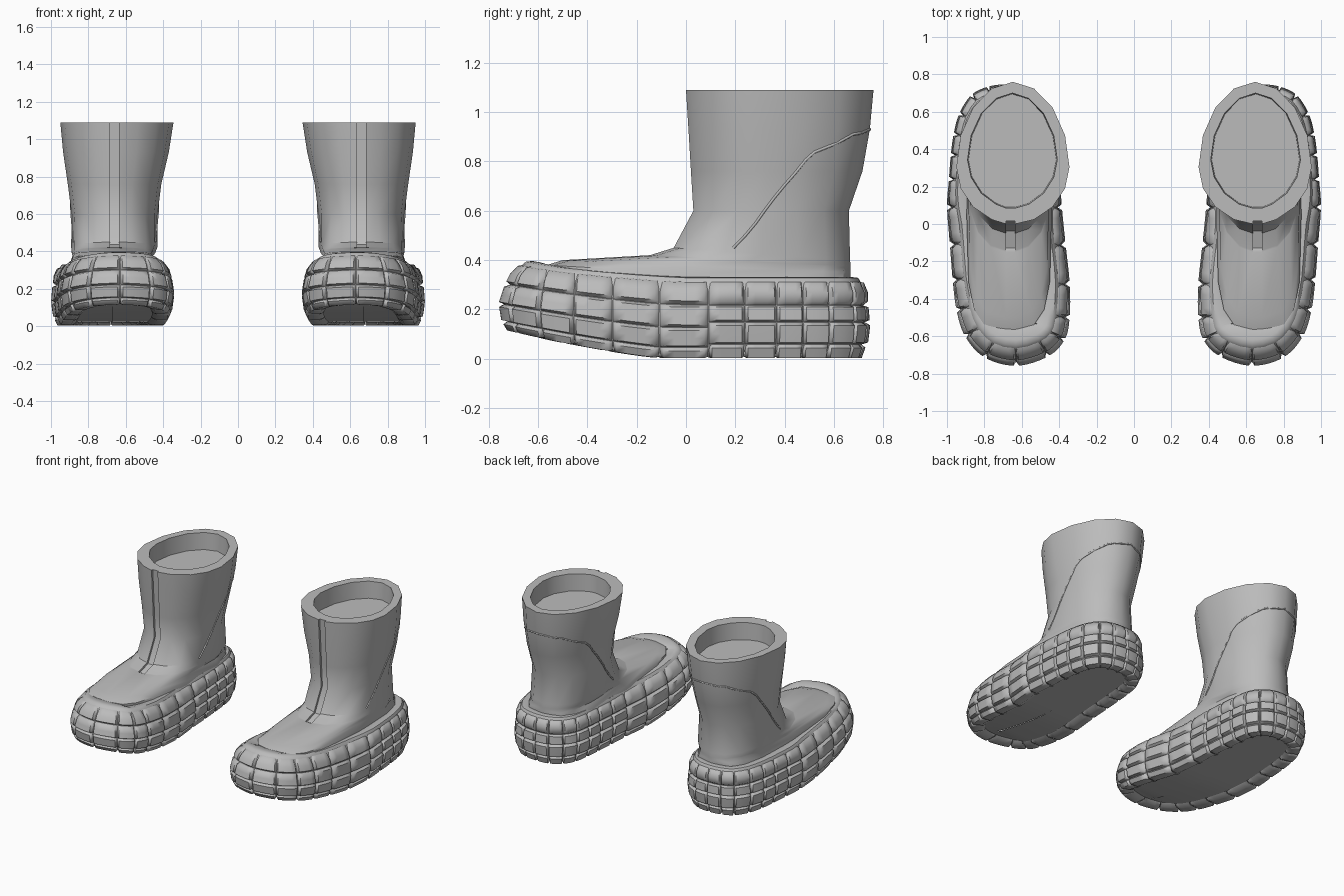
import bpy, bmesh, math
from mathutils import Vector

cube = bpy.data.objects.get("Cube")
if cube:
    bpy.data.objects.remove(cube, do_unlink=True)

grey = bpy.data.materials.new("rubber_grey")
grey.use_nodes = True
grey.diffuse_color = (0.5, 0.5, 0.5, 1)
grey.node_tree.nodes["Principled BSDF"].inputs["Base Color"].default_value = (0.5, 0.5, 0.5, 1)


def finish(name, data):
    """Link an object and mirror it into the second boot."""
    obj = bpy.data.objects.new(name, data)
    bpy.context.collection.objects.link(obj)
    data.materials.append(grey)
    mirror = obj.modifiers.new("pair", 'MIRROR')
    mirror.use_mirror_merge = False


def add_grid(bm, rows, closed):
    """Skin a list of equally long point rows."""
    vs = [[bm.verts.new(p) for p in row] for row in rows]
    n = len(rows[0])
    for a, b in zip(vs, vs[1:]):
        for i in range(n if closed else n - 1):
            j = (i + 1) % n
            bm.faces.new((a[i], a[j], b[j], b[i]))
    return vs


def mesh_object(name, bm, angle):
    bmesh.ops.remove_doubles(bm, verts=bm.verts[:], dist=1e-5)
    me = bpy.data.meshes.new(name)
    bm.to_mesh(me)
    bm.free()
    me.polygons.foreach_set("use_smooth", [True] * len(me.polygons))
    me.set_sharp_from_angle(angle=math.radians(angle))
    finish(name, me)


def lookup(table, x):
    """Piecewise linear value from (x, value) pairs."""
    for (x0, v0), (x1, v1) in zip(table, table[1:]):
        if x <= x1:
            return v0 + (v1 - v0) * (x - x0) / (x1 - x0)
    return table[-1][1]


# Sole outline: each point is a joint between tread blocks, from the toe anticlockwise
OUTLINE = [Vector(p) for p in (
    (.63, -.76), (.80, -.715), (.905, -.60), (.95, -.46), (.97, -.30), (.985, -.11),
    (1, .09), (.99, .24), (.98, .37), (.965, .48), (.935, .59), (.87, .69),
    (.78, .735), (.68, .747), (.58, .735), (.49, .68), (.435, .59), (.415, .48),
    (.405, .37), (.395, .24), (.385, .09), (.365, -.11), (.343, -.32), (.343, -.5),
    (.37, -.62), (.46, -.71))]
COUNT = len(OUTLINE)
HEEL = range(6, 20)
DEPTH = [(0, .035), (.13, .012), (.4, 0), (.67, .008), (.85, .022), (1, .058)]


def outline(t):
    i = math.floor(t)
    s = t - i
    a, b, c, d = (OUTLINE[(i + k) % COUNT] for k in (-1, 0, 1, 2))
    return .5 * (2 * b + (c - a) * s + (2 * a - 5 * b + 4 * c - d) * s * s
                 + (3 * b - a - 3 * c + d) * s ** 3)


def sole_point(t, depth, f):
    """Point at outline parameter t, inset by depth, at height fraction f."""
    p = outline(t)
    tan = (outline(t + .02) - outline(t - .02)).normalized()
    low = .003 + .11 * max(0, (-.1 - p.y) / .65) ** 1.2
    high = .325 + .065 * max(0, -p.y / .75) ** 1.3
    # The toe leans back, the heel stands upright
    toe = max(0, (-.3 - p.y) / .45)
    heel = min(1, max(0, p.y / .2))
    depth += .06 * toe * max(0, f - .4) - .08 * heel * max(0, f - .7)
    q = p + Vector((-tan.y, tan.x)) * depth
    return Vector((q.x, q.y, low + (high - low) * f))


# Sole core with recessed bottom and broad rounded upper rim
bm = bmesh.new()
steps = [i / 2 for i in range(COUNT * 2)]
core = [(.10, .07), (.05, .07), (.037, .13), (.022, .4), (.03, .67),
        (.043, .82), (.058, .95), (.074, 1.01), (.10, 1.02), (.15, .98), (.19, .92)]
rows = [[sole_point(t, d, f) for t in steps] for d, f in core]
centre = [Vector((.67, p.y, p.z)) for p in rows[0]]
add_grid(bm, [centre] + rows, True)
mesh_object("sole_core", bm, 40)


# Tread blocks: pillowed patches around the sole, shorter at the heel
def add_block(bm, t0, t1, profile):
    us = (.012, .09, .3, .5, .7, .91, .988)
    rows = []
    for k, (d, f) in enumerate(profile):
        row = []
        for j, u in enumerate(us):
            edge = k in (0, len(profile) - 1) or j in (0, len(us) - 1)
            dd, ff = (d + .02, f + (.5 - f) * .04) if edge else (d, f)
            row.append(sole_point(t0 + (t1 - t0) * u, dd, ff))
        rows.append(row)
    add_grid(bm, rows, False)


def side_profile(f0, f1):
    return [(lookup(DEPTH, f), f) for f in
            (f0 + (f1 - f0) * s for s in (.01, .13, .5, .87, .99))]


bm = bmesh.new()
for i in range(COUNT):
    bands = (.16, .45, .67, .99) if i in HEEL else (.12, .38, .68, .99)
    top = bands[0]
    lug = [(.10, .04), (.09, 0), (.06, 0), (.035, 0), (.02, top - .03), (.014, top - .003)]
    add_block(bm, i, i + 1, lug)
    for f0, f1 in zip(bands, bands[1:]):
        add_block(bm, i, i + 1, side_profile(f0, f1))
mesh_object("tread_blocks", bm, 60)


# Upper: x range, y range, front and back height, squareness, groove depth, widest place
SIDES = 16
RINGS = [
    (.44, .895, -.565, .665, .29, .22, 3.6, 0, .5),
    (.44, .895, -.565, .665, .38, .31, 3.6, 0, .5),
    (.455, .885, -.50, .667, .40, .35, 3.2, 0, .5),
    (.44, .89, -.15, .667, .42, .37, 2.4, 0, .5),
    (.44, .89, -.14, .667, .422, .375, 2.4, .012, .5),
    (.43, .892, -.05, .665, .45, .40, 2.2, .012, .5),
    (.43, .89, .03, .66, .60, .60, 2, .015, .46),
    (.41, .91, .02, .715, .76, .76, 2, .015, .44),
    (.37, .935, .01, .745, .93, .93, 2, .015, .41),
    (.345, .95, 0, .76, 1.09, 1.09, 1.95, .015, .4),
    (.41, .89, .085, .70, 1.09, 1.09, 1.9, 0, .42),
    (.415, .885, .09, .695, .97, .97, 1.9, 0, .42)]


def upper_ring(x0, x1, y0, y1, zf, zb, power, groove, widest):
    drop = groove if zf != zb else 0
    pts = [Vector((x, y0 + g, zf - drop * (g > 0)))
           for x, g in ((.636, 0), (.636, groove), (.684, groove), (.684, 0))]
    length = y1 - y0
    for i in range(1, SIDES):
        a = math.tau * i / SIDES - math.pi / 2
        c, s = (math.copysign(abs(v) ** (2 / power), v) for v in (math.cos(a), math.sin(a)))
        reach = widest if s < 0 else 1 - widest
        pts.append(Vector(((x0 + x1 + (x1 - x0) * c) / 2, y0 + length * (widest + reach * s),
                           zf + (zb - zf) * (1 + s) / 2)))
    return pts


bm = bmesh.new()
rings = [upper_ring(*r) for r in RINGS]
grid = add_grid(bm, rings, True)
bm.faces.new(grid[-1])  # inner floor
mesh_object("boot_upper", bm, 40)


# Seam ridge sweeping over the back of the shaft
def on_upper(u, z):
    i = min(math.floor(u), SIDES - 2)
    column = [r[3 + i].lerp(r[4 + i], u - i) for r in rings[2:10]]
    for a, b in zip(column, column[1:]):
        if z <= b.z:
            return a.lerp(b, (z - a.z) / (b.z - a.z))
    return column[-1]


HEIGHT = [(0, .93), (30, .91), (63, .83), (88, .62), (108, .45)]
path = []
for k in range(-18, 19):
    degrees = k * 6
    path.append(on_upper(SIDES / 2 + degrees / 22.5, lookup(HEIGHT, abs(degrees))))
curve = bpy.data.curves.new("heel_seam", 'CURVE')
curve.dimensions = '3D'
curve.bevel_depth = .006
curve.bevel_resolution = 1
spline = curve.splines.new('POLY')
spline.points.add(len(path) - 1)
for point, p in zip(spline.points, path):
    point.co = (*p, 1)
finish("heel_seam", curve)
